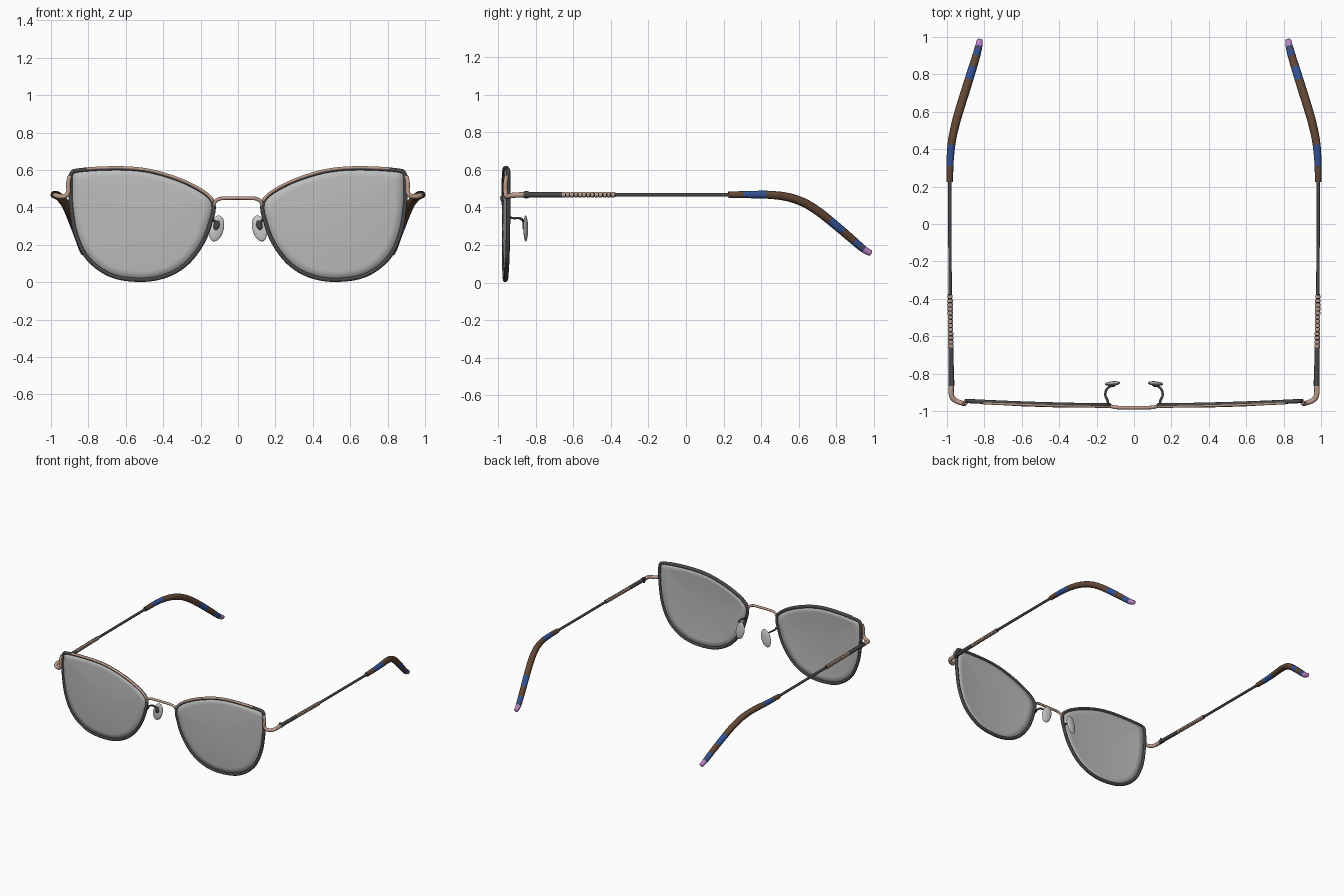
import bpy, bmesh, math
from mathutils import Vector, Matrix

if "Cube" in bpy.data.objects:
    bpy.data.objects.remove(bpy.data.objects["Cube"])


def material(name, rgb):
    m = bpy.data.materials.new(name)
    m.diffuse_color = (*rgb, 1)
    m.use_nodes = True
    m.node_tree.nodes["Principled BSDF"].inputs["Base Color"].default_value = m.diffuse_color
    return m


GUN = material("gunmetal", (0.065, 0.065, 0.07))
ROSE = material("rose_gold", (0.52, 0.34, 0.26))
LENS = material("lens_grey", (0.5, 0.5, 0.5))
BLACK = material("black", (0.015, 0.014, 0.014))
BROWN = material("tortoise_brown", (0.12, 0.062, 0.035))
BLUE = material("tip_blue", (0.032, 0.085, 0.3))
PINK = material("tip_pink", (0.5, 0.23, 0.55))
PAD = material("pad_clear", (0.6, 0.62, 0.61))


def spline(pts, n, closed=False):
    """Catmull-Rom curve through pts with n steps per span."""
    p = [Vector(q) for q in pts]
    k = len(p)
    out = []
    for i in range(k if closed else k - 1):
        if closed:
            a, b, c, d = (p[(i + j) % k] for j in (-1, 0, 1, 2))
        else:
            a, b, c, d = p[max(i - 1, 0)], p[i], p[i + 1], p[min(i + 2, k - 1)]
        for s in range(n):
            t = s / n
            out.append(0.5 * (2 * b + (c - a) * t + (2 * a - 5 * b + 4 * c - d) * t * t
                              + (3 * b - a - 3 * c + d) * t ** 3))
    if not closed:
        out.append(p[-1])
    return out


def finish(name, bm, mats, mirror=True):
    bmesh.ops.recalc_face_normals(bm, faces=bm.faces)
    me = bpy.data.meshes.new(name)
    bm.to_mesh(me)
    bm.free()
    ob = bpy.data.objects.new(name, me)
    bpy.context.collection.objects.link(ob)
    for m in mats:
        me.materials.append(m)
    if mirror:
        ob.modifiers.new("mirror", 'MIRROR').use_mirror_merge = False
    bpy.ops.object.select_all(action='DESELECT')
    ob.select_set(True)
    bpy.context.view_layer.objects.active = ob
    bpy.ops.object.shade_smooth_by_angle(angle=math.radians(40))
    return ob


def tube(name, path, radius, mats, closed=False, sides=12, rule=None, mirror=True):
    """Sweep a circle along path; radius may be a function of the 0..1 position."""
    bm = bmesh.new()
    n = len(path)
    rings = []
    u = None
    for i, c in enumerate(path):
        a = path[i - 1] if closed or i else path[0]
        b = path[(i + 1) % n] if closed or i < n - 1 else path[-1]
        t = (b - a).normalized()
        if u is None:
            u = t.orthogonal()
        u = (u - t * u.dot(t)).normalized()
        v = t.cross(u)
        r = radius(i / (n - 1)) if callable(radius) else radius
        rings.append([bm.verts.new(c + r * (u * math.cos(w) + v * math.sin(w)))
                      for w in (2 * math.pi * k / sides for k in range(sides))])
    for i in range(n if closed else n - 1):
        A, B = rings[i], rings[(i + 1) % n]
        for k in range(sides):
            f = bm.faces.new((A[k], A[(k + 1) % sides], B[(k + 1) % sides], B[k]))
            if rule:
                f.material_index = rule((path[i] + path[(i + 1) % n]) / 2)
    if not closed:
        for ring, c in ((rings[0], path[0]), (rings[-1], path[-1])):
            f = bm.faces.new(ring)
            if rule:
                f.material_index = rule(c)
    return finish(name, bm, mats, mirror)


def front_y(x):
    return -0.97 + 0.03 * x * x


# Cat-eye lens outline
OUT = [(0.86, 0.597), (0.76, 0.606), (0.63, 0.609), (0.52, 0.602), (0.42, 0.582),
       (0.30, 0.542), (0.20, 0.492), (0.145, 0.447), (0.13, 0.405), (0.14, 0.345),
       (0.185, 0.22), (0.27, 0.105), (0.38, 0.037), (0.515, 0.013), (0.675, 0.036),
       (0.80, 0.125), (0.867, 0.26), (0.893, 0.42), (0.895, 0.55), (0.887, 0.585)]
outline = spline([(x, front_y(x), z) for x, z in OUT], 5, True)
tube("lens_rim", outline, 0.0115, [GUN], closed=True)

# Thin rose inlay along the top of the rim
tube("brow_inlay", [p + Vector((0, -0.006, 0.004)) for p in outline[3:38]], 0.008, [ROSE])

# Slightly domed lens
bm = bmesh.new()
ctr = Vector((0.52, 0, 0.32))
prev = None
for s in (1, 0.85, 0.65, 0.45, 0.22):
    ring = []
    for p in outline:
        q = ctr + (p - ctr) * s
        q.y = front_y(q.x) - 0.012 * (1 - s * s)
        ring.append(bm.verts.new(q))
    if prev:
        for k in range(len(ring)):
            j = (k + 1) % len(ring)
            bm.faces.new((prev[k], prev[j], ring[j], ring[k]))
    prev = ring
bm.faces.new(prev)
lens = finish("lens", bm, [LENS])
sol = lens.modifiers.new("thickness", 'SOLIDIFY')
sol.thickness = 0.008
sol.offset = 0

# Bridge
half = [(0.128, -0.972, 0.415), (0.118, -0.976, 0.436), (0.09, -0.981, 0.448), (0.04, -0.982, 0.45)]
tube("bridge", spline([(-x, y, z) for x, y, z in half] + half[::-1], 6), 0.0095, [ROSE], mirror=False)

# End pieces wrapping from the rim to the temple
tube("end_piece", spline([(0.899, -0.955, 0.57), (0.908, -0.961, 0.53), (0.907, -0.961, 0.485),
                          (0.922, -0.957, 0.462), (0.953, -0.945, 0.459), (0.973, -0.925, 0.464),
                          (0.978, -0.89, 0.466), (0.976, -0.85, 0.467)], 6),
     lambda t: 0.011 + 0.004 * t, [ROSE])


def temple(y):
    return Vector((0.976 + 0.009 * min(1, (y + 0.87) / 0.6), y, 0.467))


# Hinge barrel with a collar and a screw
tube("hinge_sleeve", [temple(-0.86), temple(-0.66)], 0.0145, [GUN])
tube("hinge_collar", [temple(-0.865), temple(-0.835)], 0.017, [GUN])
tube("hinge_screw", [temple(-0.85) + Vector((-0.008, 0, dz)) for dz in (-0.02, 0.02)], 0.007, [GUN])

# Ribbed grip: black core with rose rings
tube("grip_core", [temple(-0.66), temple(-0.375)], 0.0115, [BLACK])
for i in range(13):
    y = -0.66 + i * 0.022
    tube("grip_ring", [temple(y), temple(y + 0.015)], 0.0145, [ROSE])

# Slim temple wire
tube("temple_wire", [temple(-0.39), temple(0.25)], 0.0095, [GUN])


# Coloured temple tip, banded along its length
def band(c):
    y = c.y
    if y > 0.945:
        return 2
    return 1 if 0.31 < y < 0.42 or 0.76 < y < 0.83 or 0.895 < y < 0.925 or y > 0.932 else 0


def tip_radius(t):
    r = 0.0165 + 0.007 * math.sin(math.pi * min(1, t * 1.05)) ** 0.8
    return r * math.sqrt(max(0.03, 1 - max(0, (t - 0.965) / 0.035) ** 2))


tip = spline([(0.985, 0.225, 0.467), (0.983, 0.34, 0.468), (0.974, 0.44, 0.467), (0.953, 0.54, 0.455),
              (0.927, 0.63, 0.424), (0.902, 0.71, 0.374), (0.877, 0.79, 0.31), (0.852, 0.87, 0.242),
              (0.835, 0.93, 0.19), (0.828, 0.96, 0.168), (0.824, 0.988, 0.156)], 12)
tube("temple_tip", tip, tip_radius, [BROWN, BLUE, PINK], sides=16, rule=band)

# Nose pad arm
tube("nose_pad_arm", spline([(0.138, -0.96, 0.34), (0.143, -0.94, 0.344), (0.153, -0.915, 0.343),
                             (0.147, -0.885, 0.342), (0.127, -0.867, 0.328), (0.113, -0.864, 0.305)], 6),
     0.0065, [GUN])


# Nose pad and its mount, leaning apart towards the bottom
def ellipsoid(name, loc, size, mat):
    bm = bmesh.new()
    bmesh.ops.create_uvsphere(bm, u_segments=24, v_segments=14, radius=1)
    M = (Matrix.Translation(loc) @ Matrix.Rotation(math.radians(-14), 4, 'Y')
         @ Matrix.Rotation(math.radians(-6), 4, 'Z') @ Matrix.Diagonal((*size, 1)))
    bmesh.ops.transform(bm, matrix=M, verts=bm.verts)
    finish(name, bm, [mat])


ellipsoid("nose_pad", (0.115, -0.853, 0.288), (0.039, 0.012, 0.071), PAD)
ellipsoid("nose_pad_mount", (0.114, -0.864, 0.305), (0.016, 0.007, 0.026), GUN)
